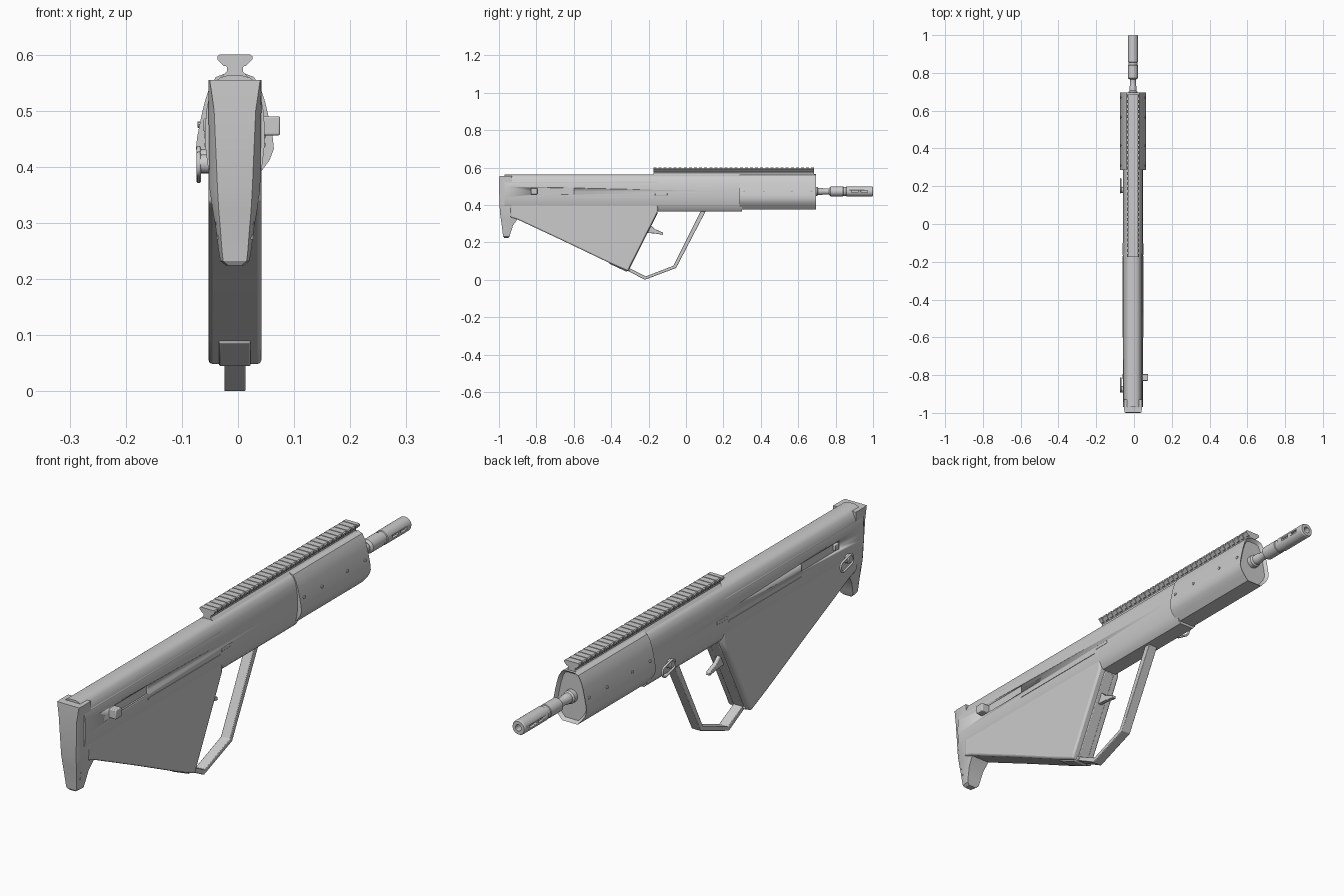
import bpy, bmesh, math
from mathutils import Vector

if "Cube" in bpy.data.objects:
    bpy.data.objects.remove(bpy.data.objects["Cube"])

CX = -0.0055   # centre plane of the body
BZ = 0.472     # barrel axis height


def loft(name, rings, bevel=0, angle=30):
    """Skin a list of equal-length rings of 3D points and cap both ends."""
    bm = bmesh.new()
    vs = [[bm.verts.new(p) for p in r] for r in rings]
    n = len(rings[0])
    for a, b in zip(vs, vs[1:]):
        for i in range(n):
            j = (i + 1) % n
            bm.faces.new((a[i], a[j], b[j], b[i]))
    bm.faces.new(vs[0])
    bm.faces.new(vs[-1])
    bmesh.ops.recalc_face_normals(bm, faces=bm.faces)
    me = bpy.data.meshes.new(name)
    bm.to_mesh(me)
    bm.free()
    ob = bpy.data.objects.new(name, me)
    bpy.context.collection.objects.link(ob)
    if bevel:
        m = ob.modifiers.new("bevel", "BEVEL")
        m.width, m.segments, m.limit_method = bevel, 2, "ANGLE"
    bpy.ops.object.select_all(action="DESELECT")
    ob.select_set(True)
    bpy.context.view_layer.objects.active = ob
    bpy.ops.object.shade_smooth_by_angle(angle=math.radians(angle))
    return ob


def side(name, pts, hw, x=0, **k):
    """Side profile (y, z) extruded across x."""
    return loft(name, [[(CX + x + s * hw, y, z) for y, z in pts] for s in (-1, 1)], **k)


def section(name, half, y0, y1, **k):
    """Right half of a cross-section (x, z), mirrored and extruded along y."""
    pts = half + [(-x, z) for x, z in reversed(half)]
    return loft(name, [[(CX + x, y, z) for x, z in pts] for y in (y0, y1)], **k)


def box(name, x0, x1, y0, y1, z0, z1, **k):
    return side(name, [(y0, z0), (y1, z0), (y1, z1), (y0, z1)], (x1 - x0) / 2, (x0 + x1) / 2, **k)


def lathe(name, prof, centre, axis="y", n=24):
    """Revolve (distance, radius) pairs around an axis through centre."""
    rings = []
    for d, r in prof:
        ring = []
        for i in range(n):
            a = 2 * math.pi * i / n
            c, s = r * math.cos(a), r * math.sin(a)
            ring.append(Vector(centre) + Vector((c, d, s) if axis == "y" else (d, c, s)))
        rings.append(ring)
    return loft(name, rings)


def cut(target, cutter):
    cutter.hide_render = True
    cutter.hide_viewport = True
    m = target.modifiers.new("cut", "BOOLEAN")
    m.operation, m.solver, m.object = "DIFFERENCE", "EXACT", cutter


# receiver running the full length of the stock
receiver = section("receiver", [(.012, .563), (.026, .559), (.036, .551), (.045, .53), (.051, .50),
                                (.053, .47), (.053, .44), (.049, .405), (.040, .378), (.030, .366)], -.97, .30)
for s in (-1, 1):
    a, b = sorted((s * .046, s * .07))
    cut(receiver, box("port_cutter", a, b, -.83, -.60, .457, .490))

# bolt handles in the side slots
box("bolt_handle_right", .040, .0805, -.83, -.795, .456, .490, bevel=.003)
box("bolt_handle_left", -.056, -.040, -.82, -.795, .462, .486, bevel=.003)

# side seams and catches
for s, tag in ((-1, "left"), (1, "right")):
    a, b = sorted((s * .04, s * .0545))
    box("seam_" + tag, a, b, -.60, -.17, .436, .442)
    box("side_catch_" + tag, a, b, -.165, -.10, .450, .462, bevel=.002)

# slab-sided stock with the grip edge in front
side("stock", [(-.94, .53), (-.94, .335), (-.90, .322), (-.65, .205), (-.41, .090), (-.31, .046),
               (-.297, .075), (-.175, .315), (-.15, .366), (-.15, .53)], .047, bevel=.007)
side("grip_front_strip", [(-.33, .06), (-.303, .055), (-.150, .360), (-.17, .38)], .022, bevel=.003)
side("stock_base_plate", [(-.41, .086), (-.32, .044), (-.30, .052), (-.31, .08), (-.40, .11)], .028, bevel=.003)

# butt pad, lofted downwards: z, rear half width, front half width, rear y, front y
pad = [(.555, .045, .047, -.998, -.93), (.50, .037, .047, -1.0, -.93), (.36, .031, .045, -.995, -.92),
       (.325, .029, .040, -.990, -.900), (.29, .026, .034, -.985, -.925), (.25, .023, .029, -.980, -.938),
       (.232, .021, .026, -.978, -.943), (.224, .012, .016, -.972, -.948)]
loft("butt_pad", [[(CX - r, y0, z), (CX + r, y0, z), (CX + f, y0 + .022, z), (CX + f, y1, z),
                   (CX - f, y1, z), (CX - f, y0 + .022, z)] for z, r, f, y0, y1 in pad])
for i in range(9):
    z = .27 + i * .026
    t = (z - .25) / .25
    w = .030 + .0165 * min(1, t * 1.4)
    box("butt_ridge", -w, w, -.975 + .02 * (.3 - t * .3), -.957, z, z + .008)

# faceted handguard with a recessed front
guard = section("handguard", [(.018, .566), (.034, .560), (.046, .540), (.054, .515), (.061, .485), (.067, .455),
                              (.0695, .432), (.062, .412), (.050, .396), (.032, .376)], .285, .695)
bm = bmesh.new()
bm.from_mesh(guard.data)
bm.faces.ensure_lookup_table()
front = max(bm.faces, key=lambda f: f.calc_center_median().y)
bmesh.ops.inset_region(bm, faces=[front], thickness=.010, depth=0)
bmesh.ops.translate(bm, verts=front.verts, vec=(0, -.012, 0))
bm.to_mesh(guard.data)
bm.free()
for s in (-1, 1):
    for y in (.31, .415, .565, .67):
        lathe("guard_screw", [(-.006, .006), (.004, .006), (.005, .004)] if s > 0 else
              [(-.005, .004), (-.004, .006), (.006, .006)], (CX + s * .062, y, .475), "x", 10)
box("guard_lower_block", -.026, .026, .10, .29, .368, .39, bevel=.004)

# accessory rail: dovetail body with flush teeth
section("rail_body", [(.027, .598), (.027, .590), (.014, .577), (.014, .570), (.024, .560)], -.175, .685)
teeth = 32
for i in range(teeth):
    y = -.175 + i * (.86 - .016) / (teeth - 1)
    section("rail_tooth", [(.027, .6), (.031, .597), (.031, .591), (.020, .580)], y, y + .016)

# barrel and slotted muzzle brake
axis = (CX, 0, BZ)
lathe("barrel", [(.66, .024), (.70, .024), (.706, .019), (.725, .019), (.735, .016), (.765, .016), (.79, .02)], axis)
brake = lathe("muzzle_brake", [(.765, .018), (.772, .026), (.84, .026), (.842, .024), (.856, .024), (.858, .027),
                               (.995, .027), (1.0, .024), (1.0, .012), (.90, .012)], axis)
for s in (-1, 1):
    for y in (.885, .935):
        a, b = sorted((s * .017, s * .04))
        cut(brake, box("brake_slot_cutter", a, b, y, y + .035, BZ - .006, BZ + .006))

# trigger guard and trigger
side("trigger_guard", [(.115, .385), (-.053, .063), (-.22, .0), (-.325, .055), (-.315, .068),
                       (-.215, .018), (-.067, .075), (.088, .385)], .019, bevel=.002)
side("trigger", [(-.205, .30), (-.185, .288), (-.165, .270), (-.122, .252), (-.122, .240),
                 (-.165, .247), (-.225, .252)], .008, bevel=.002)


# sling mounts on the left: a round stud with an oval wire loop
def sling_mount(tag, y, z, dy, dz):
    lathe("sling_stud_" + tag, [(-.066, .012), (-.062, .017), (-.035, .017)], (CX, y, z), "x", 16)
    cu = bpy.data.curves.new("sling_loop_" + tag, "CURVE")
    cu.dimensions, cu.bevel_depth, cu.bevel_resolution = "3D", .0042, 1
    sp = cu.splines.new("POLY")
    n, d = 20, Vector((0, dy, dz))
    u = d.normalized()
    v = Vector((0, -u.z, u.y))
    sp.points.add(n - 1)
    for i in range(n):
        a = 2 * math.pi * (i + .5) / n
        p = Vector((CX - .0645, y, z)) + d / 2 + u * .014 * math.cos(a) + v * .019 * math.sin(a)
        p += d / 2 * (1 if math.cos(a) > 0 else -1)
        sp.points[i].co = (*p, 1)
    sp.use_cyclic_u = True
    bpy.context.collection.objects.link(bpy.data.objects.new(cu.name, cu))


sling_mount("rear", -.875, .405, .045, -.012)
sling_mount("front", .18, .415, .045, -.012)
